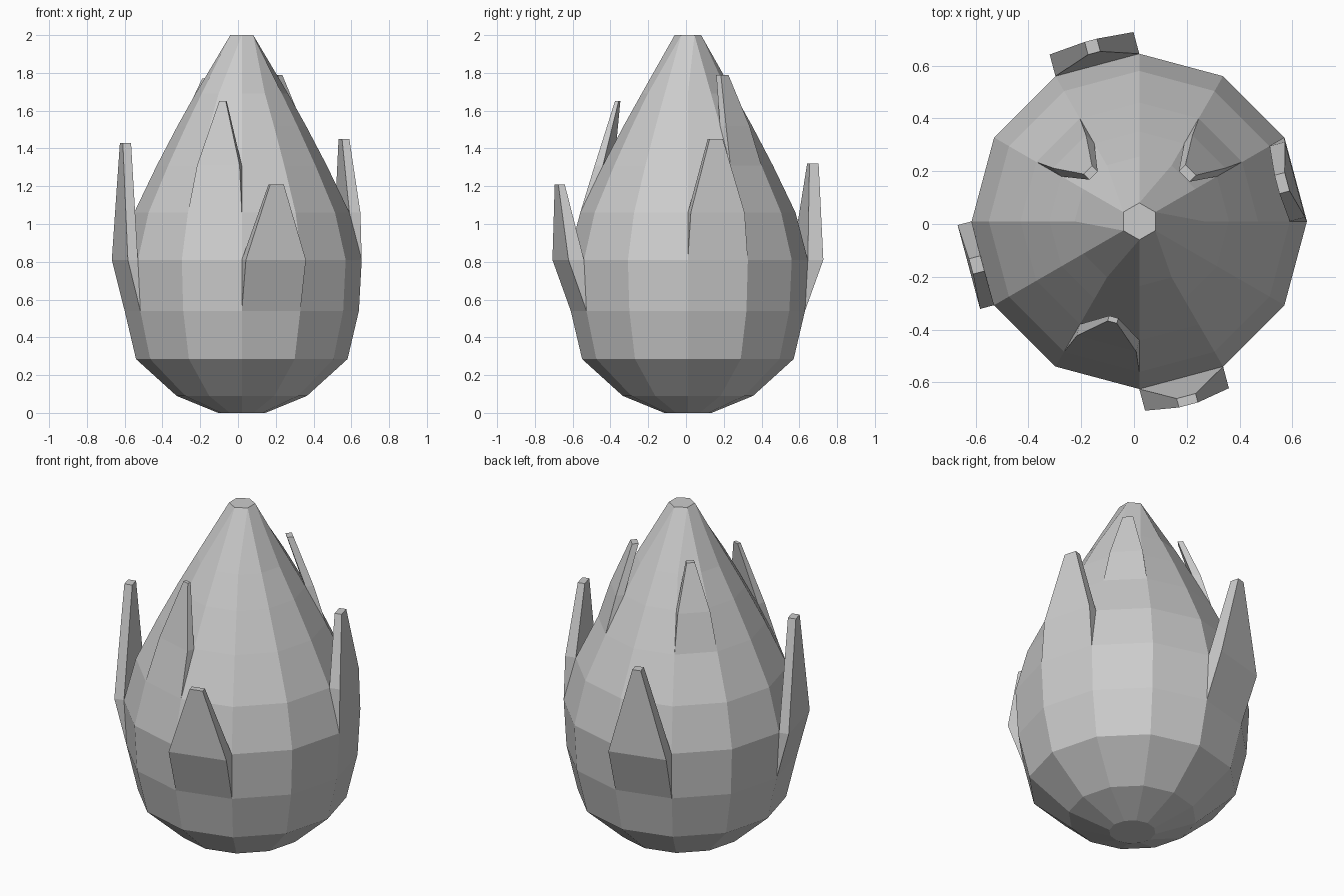
import bpy
import bmesh
from math import cos, sin, pi
from mathutils import Vector

old = bpy.data.objects.get("Cube")
if old:
    bpy.data.objects.remove(old)

SIDES = 12
CENTRE = Vector((0.02, 0.01, 0))
# Radius and height of each ring of the bud
RINGS = [(0.125, 0), (0.345, 0.09), (0.56, 0.285), (0.62, 0.54), (0.635, 0.81),
         (0.57, 1.06), (0.45, 1.31), (0.34, 1.52), (0.245, 1.69), (0.07, 2)]

grey = bpy.data.materials.new("light_grey")
grey.use_nodes = True
colour = (0.6, 0.6, 0.6, 1)
grey.diffuse_color = colour
grey.node_tree.nodes["Principled BSDF"].inputs["Base Color"].default_value = colour


def ring_point(ring, side):
    r, z = RINGS[ring]
    a = 2 * pi * side / SIDES
    return CENTRE + Vector((r * cos(a), r * sin(a), z))


def finish(bm, name):
    bmesh.ops.remove_doubles(bm, verts=bm.verts, dist=0.0005)
    bmesh.ops.recalc_face_normals(bm, faces=bm.faces)
    mesh = bpy.data.meshes.new(name)
    bm.to_mesh(mesh)
    bm.free()
    mesh.materials.append(grey)
    obj = bpy.data.objects.new(name, mesh)
    bpy.context.collection.objects.link(obj)


def make_bud():
    bm = bmesh.new()
    last = len(RINGS) - 1
    loops = []
    for ring in range(last + 1):
        # The crown is six-sided: even corners collapse onto odd ones
        loops.append([bm.verts.new(ring_point(ring, s | 1 if ring == last else s))
                      for s in range(SIDES)])
    for low, high in zip(loops, loops[1:]):
        for s in range(SIDES):
            n = (s + 1) % SIDES
            bm.faces.new((low[s], low[n], high[n], high[s]))
    bm.faces.new(loops[0][::-1])
    bm.faces.new(loops[-1])
    finish(bm, "bud")


def make_petal(name, side, ring, lift, tip_in, tip_out, tip_z, half_width):
    """A band facet lifted outwards at its top edge, then drawn up to a tip."""
    a = 2 * pi * (side + 0.5) / SIDES
    normal = Vector((cos(a), sin(a), 0))
    tangent = Vector((-sin(a), cos(a), 0))
    bm = bmesh.new()
    base = [bm.verts.new(ring_point(ring, side + k)) for k in (0, 1)]
    inner = [bm.verts.new(ring_point(ring + 1, side + k)) for k in (0, 1)]
    outer = [bm.verts.new(ring_point(ring + 1, side + k) + normal * lift) for k in (0, 1)]

    def tip(r):
        return [bm.verts.new(CENTRE + normal * r + tangent * half_width * k
                             + Vector((0, 0, tip_z))) for k in (-1, 1)]

    tin, tout = tip(tip_in), tip(tip_out)
    for p, q in ((base, outer), (outer, tout), (tout, tin), (tin, inner)):
        bm.faces.new((p[0], p[1], q[1], q[0]))
    for k in (0, 1):
        bm.faces.new((base[k], outer[k], inner[k]))
        bm.faces.new((inner[k], outer[k], tout[k], tin[k]))
    finish(bm, name)


make_bud()
# name, side, base ring, lift, tip inner and outer radius, tip height, half width
make_petal("front_lower_petal", 9, 3, 0.085, 0.685, 0.72, 1.21, 0.037)
make_petal("right_petal", 6, 3, 0.055, 0.615, 0.66, 1.43, 0.03)
make_petal("left_petal", 0, 4, 0.06, 0.54, 0.58, 1.45, 0.036)
make_petal("back_petal", 3, 3, 0.085, 0.66, 0.71, 1.32, 0.024)
make_petal("front_upper_petal", 8, 5, 0.045, 0.375, 0.395, 1.65, 0.018)
make_petal("back_right_petal", 4, 6, 0.045, 0.245, 0.275, 1.77, 0.022)
make_petal("back_left_petal", 1, 6, 0.045, 0.24, 0.275, 1.79, 0.028)
